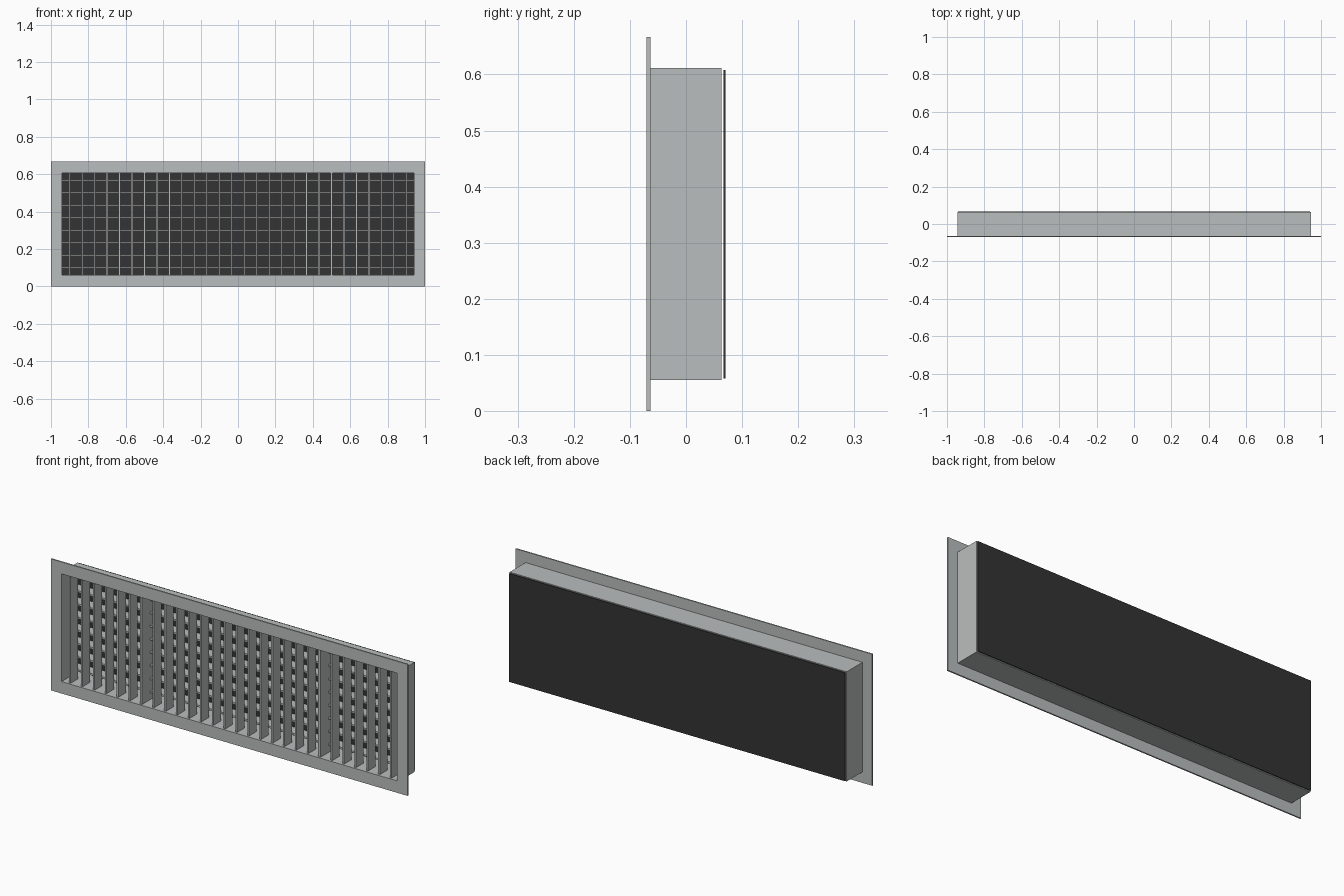
import bpy, bmesh

if "Cube" in bpy.data.objects:
    bpy.data.objects.remove(bpy.data.objects["Cube"])

def material(name, rgb):
    m = bpy.data.materials.new(name)
    m.diffuse_color = (*rgb, 1)
    m.use_nodes = True
    m.node_tree.nodes["Principled BSDF"].inputs["Base Color"].default_value = m.diffuse_color
    return m

grey = material("painted_grey", (0.49, 0.515, 0.51))
dark = material("dark_backing", (0.033, 0.033, 0.033))

def finish(name, bm, mat):
    bmesh.ops.recalc_face_normals(bm, faces=bm.faces)
    me = bpy.data.meshes.new(name)
    bm.to_mesh(me)
    bm.free()
    me.materials.append(mat)
    ob = bpy.data.objects.new(name, me)
    bpy.context.collection.objects.link(ob)

def add_box(bm, x0, x1, y0, y1, z0, z1):
    vs = bmesh.ops.create_cube(bm, size=1)["verts"]
    for v in vs:
        v.co = (x1 if v.co.x > 0 else x0, y1 if v.co.y > 0 else y0,
                z1 if v.co.z > 0 else z0)

def ring(name, ow, oh, iw, ih, y0, y1, mat):
    """Rectangular frame, half sizes, centred on the grille."""
    bm = bmesh.new()
    def loop(w, h, y):
        return [bm.verts.new((sx * w, y, CZ + sz * h))
                for sx, sz in ((-1, -1), (1, -1), (1, 1), (-1, 1))]
    loops = [loop(ow, oh, y0), loop(ow, oh, y1), loop(iw, ih, y1), loop(iw, ih, y0)]
    for a, b in zip(loops, loops[1:] + loops[:1]):
        for i in range(4):
            j = (i + 1) % 4
            bm.faces.new((a[i], a[j], b[j], b[i]))
    finish(name, bm, mat)

CZ = 1 / 3
PITCH = 1 / 15
IW, IH = 0.94, 0.273          # half size of the opening

# front flange and duct collar
ring("front_flange", 1.0, CZ, IW, IH, -0.0705, -0.0635, grey)
ring("duct_collar", 0.945, 0.278, IW, IH, -0.0635, 0.063, grey)

# vertical front blades and two full-depth mullions
blades, mullions = bmesh.new(), bmesh.new()
for i in range(28):
    x = -0.9 + i * PITCH
    if i in (6, 21):
        add_box(mullions, x - 0.006, x + 0.006, -0.063, 0.061, CZ - IH, CZ + IH)
    else:
        add_box(blades, x - 0.0045, x + 0.0045, -0.061, -0.001, CZ - IH, CZ + IH)
finish("vertical_blades", blades, grey)
finish("mullions", mullions, grey)

# horizontal rear blades
rear = bmesh.new()
for i in range(8):
    z = 0.1 + i * PITCH
    add_box(rear, -IW, IW, 0.002, 0.06, z - 0.0045, z + 0.0045)
finish("horizontal_blades", rear, grey)

# dark backing plate
back = bmesh.new()
add_box(back, -0.942, 0.942, 0.0665, 0.0705, CZ - 0.275, CZ + 0.275)
finish("backing_plate", back, dark)
